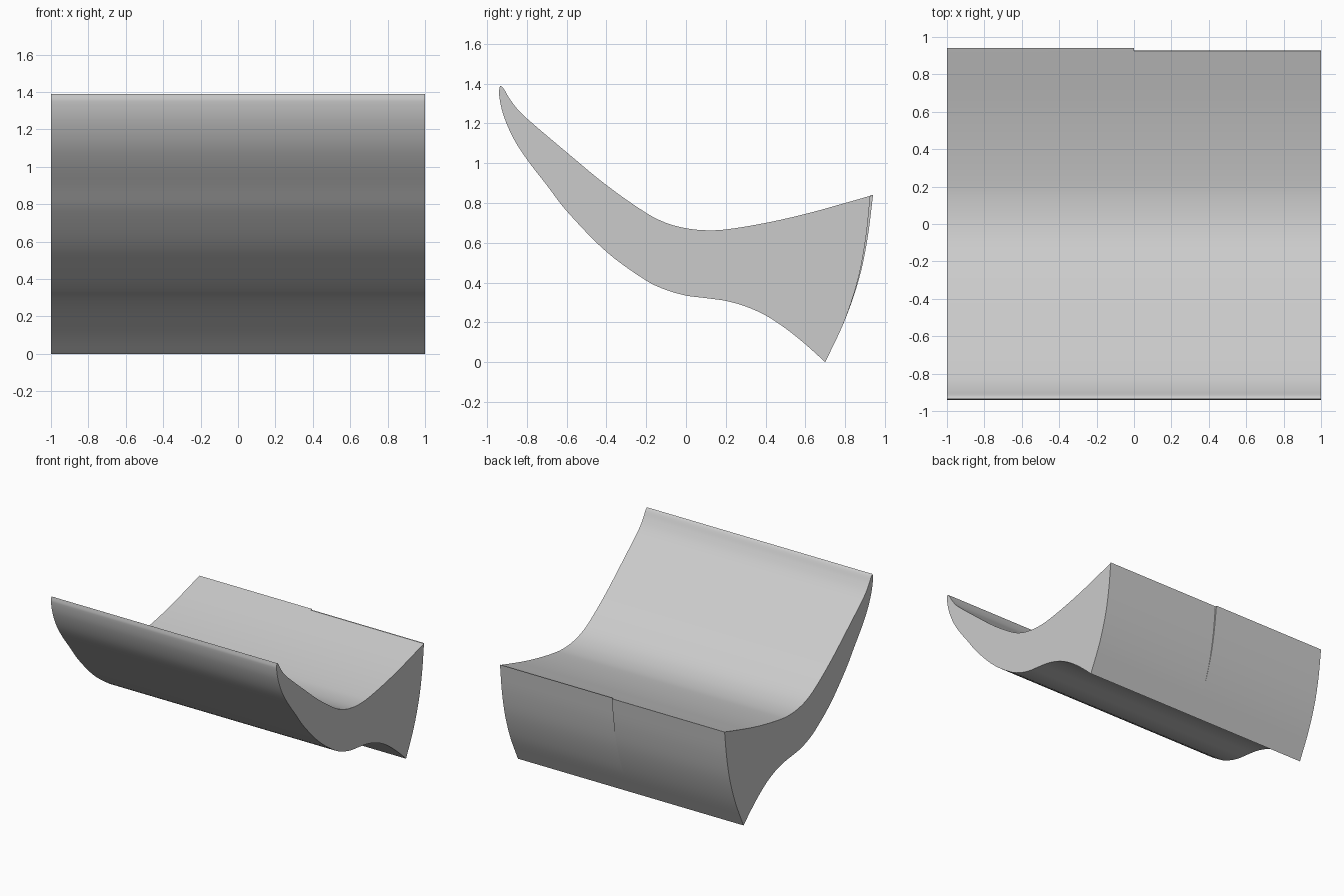
import bpy, bmesh, math
from mathutils import Vector

cube = bpy.data.objects.get("Cube")
if cube:
    bpy.data.objects.remove(cube, do_unlink=True)


def smooth_curve(points, steps=5):
    """Dense centripetal-like spline through (y, z) points."""
    p = [Vector(q) for q in points]
    p = [2 * p[0] - p[1]] + p + [2 * p[-1] - p[-2]]
    out = []
    for a, b, c, d in zip(p, p[1:], p[2:], p[3:]):
        k = (c - b).length
        m0 = k * (c - a) / ((c - b).length + (b - a).length)
        m1 = k * (d - b) / ((d - c).length + (c - b).length)
        for i in range(steps):
            t = i / steps
            out.append(b * (2*t**3 - 3*t**2 + 1) + m0 * (t**3 - 2*t**2 + t)
                       + c * (3*t**2 - 2*t**3) + m1 * (t**3 - t**2))
    return out + [p[-2]]


# Cross-section: dished top, underside and bowed back
top = smooth_curve([(-.935, 1.39), (-.92, 1.38), (-.89, 1.33), (-.85, 1.275),
                    (-.8, 1.225), (-.6, 1.055), (-.4, .89), (-.2, .75),
                    (-.1, .70), (0, .673), (.1, .663), (.2, .667),
                    (.4, .70), (.6, .745), (.8, .80), (.925, .836)])
back = smooth_curve([(.94, .84), (.912, .62), (.87, .42), (.8, .215), (.7, 0)])
under = smooth_curve([(.7, 0), (.6, .09), (.5, .17), (.4, .235), (.3, .28),
                      (.2, .308), (.1, .322), (0, .335), (-.1, .363),
                      (-.2, .41), (-.4, .555), (-.6, .76), (-.7, .89),
                      (-.8, 1.02), (-.87, 1.13), (-.92, 1.25),
                      (-.94, 1.35), (-.935, 1.39)])


def profile(inset):
    """Closed outline, with the top of the back drawn in by inset."""
    rear = [Vector((q.x - inset * max(0, (q.y - .2) / .64), q.y)) for q in back]
    return top + rear + under[1:-1]


# Body: two halves whose backs differ by a small step at the centre
bm = bmesh.new()
rings = [[bm.verts.new((x, q.x, q.y)) for q in profile(inset)]
         for x, inset in ((-1, 0), (0, 0), (0, .013), (1, .013))]
for r, s in zip(rings, rings[1:]):
    for i in range(len(r)):
        bm.faces.new((r[i - 1], r[i], s[i], s[i - 1]))
bm.faces.new(rings[0])
bm.faces.new(rings[-1])
bmesh.ops.remove_doubles(bm, verts=bm.verts, dist=.0002)
bmesh.ops.recalc_face_normals(bm, faces=bm.faces)

mesh = bpy.data.meshes.new("curved_body")
bm.to_mesh(mesh)
bm.free()
body = bpy.data.objects.new("curved_body", mesh)
bpy.context.collection.objects.link(body)

# Plain grey finish
grey = bpy.data.materials.new("light_grey")
grey.use_nodes = True
grey.diffuse_color = (.6, .6, .6, 1)
grey.node_tree.nodes["Principled BSDF"].inputs["Base Color"].default_value = (.6, .6, .6, 1)
mesh.materials.append(grey)

bpy.context.view_layer.objects.active = body
body.select_set(True)
bpy.ops.object.shade_smooth_by_angle(angle=math.radians(30))
